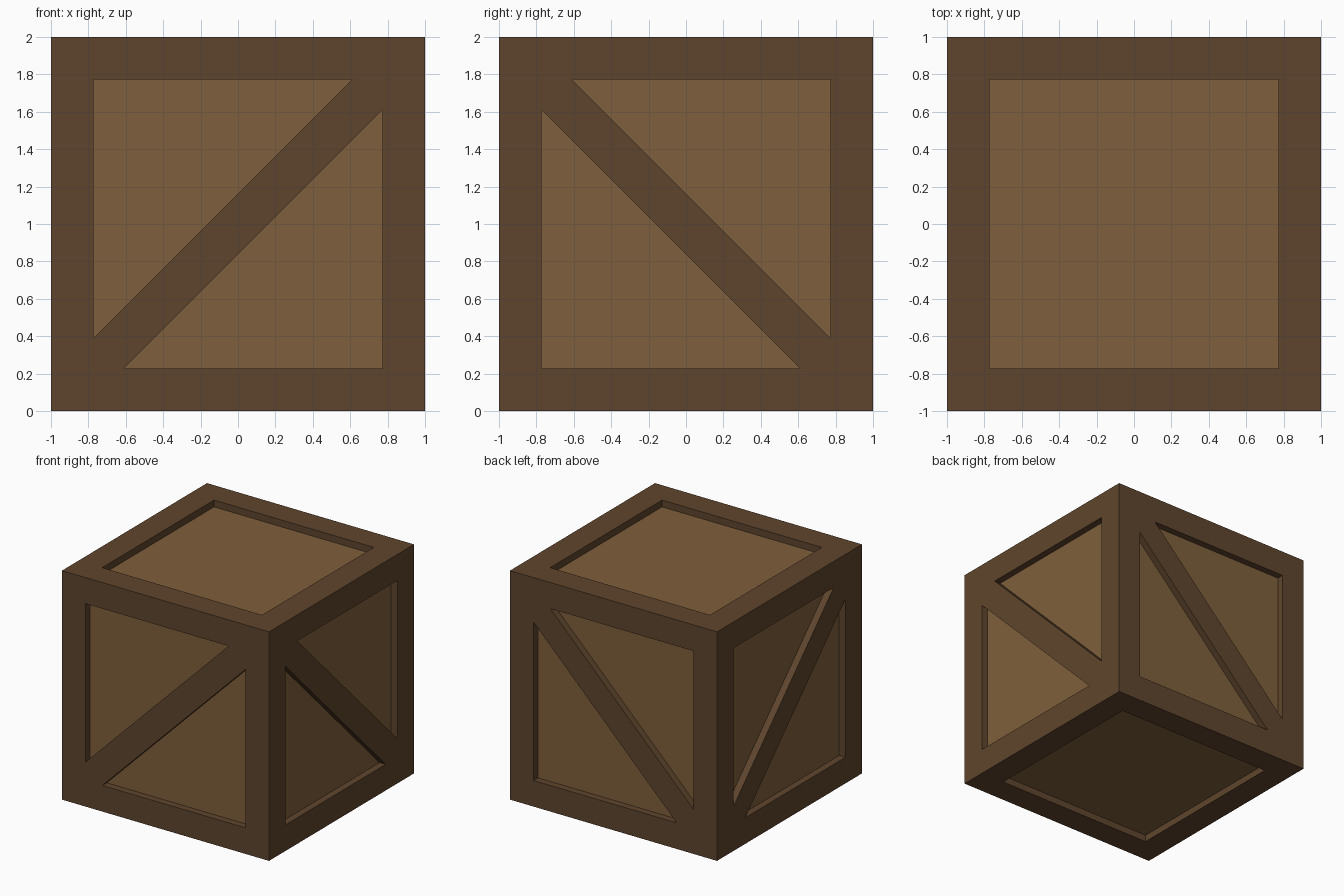
import bpy, bmesh
from mathutils import Vector

if "Cube" in bpy.data.objects:
    bpy.data.objects.remove(bpy.data.objects["Cube"])

BORDER = 0.228   # frame width
DEPTH = 0.06     # recess depth
A = 1 - BORDER   # half size of the opening
C = 0.61         # where the brace edges meet the opening


def material(name, rgb):
    m = bpy.data.materials.new(name)
    m.diffuse_color = (*rgb, 1)
    m.use_nodes = True
    m.node_tree.nodes["Principled BSDF"].inputs["Base Color"].default_value = m.diffuse_color
    return m


dark_wood = material("dark wood", (0.1144, 0.0595, 0.0262))
light_wood = material("light wood", (0.2122, 0.1144, 0.0452))


def add_object(name, bm, mats):
    bmesh.ops.recalc_face_normals(bm, faces=bm.faces[:])
    me = bpy.data.meshes.new(name)
    bm.to_mesh(me)
    bm.free()
    for m in mats:
        me.materials.append(m)
    ob = bpy.data.objects.new(name, me)
    bpy.context.collection.objects.link(ob)
    return ob


# Crate body: cube with every side inset into a frame and a sunken panel
bm = bmesh.new()
bmesh.ops.create_cube(bm, size=2)
bmesh.ops.translate(bm, verts=bm.verts[:], vec=(0, 0, 1))
sides = bm.faces[:]
bmesh.ops.inset_individual(bm, faces=sides, thickness=BORDER, use_even_offset=True)
bmesh.ops.inset_individual(bm, faces=sides, thickness=0, depth=-DEPTH)
for f in bm.faces:
    off = f.calc_center_median() - Vector((0, 0, 1))
    # panel faces are the only ones centred on an axis
    if sum(abs(c) > 0.01 for c in off) == 1:
        f.material_index = 1
add_object("crate_body", bm, [dark_wood, light_wood])

# Diagonal braces on the four upright sides, flush with the frame
profile = [(-A, -A), (-C, -A), (A, C), (A, A), (C, A), (-A, -C)]


def brace(name, place):
    bm = bmesh.new()
    outer = [bm.verts.new(place(u, v + 1, 1)) for u, v in profile]
    inner = [bm.verts.new(place(u, v + 1, 1 - DEPTH - 0.01)) for u, v in profile]
    bm.faces.new(outer)
    bm.faces.new(inner[::-1])
    n = len(profile)
    for i in range(n):
        j = (i + 1) % n
        bm.faces.new((outer[j], outer[i], inner[i], inner[j]))
    add_object(name, bm, [dark_wood])


brace("front_brace", lambda u, z, d: (u, -d, z))
brace("back_brace", lambda u, z, d: (u, d, z))
brace("right_brace", lambda u, z, d: (d, -u, z))
brace("left_brace", lambda u, z, d: (-d, -u, z))
